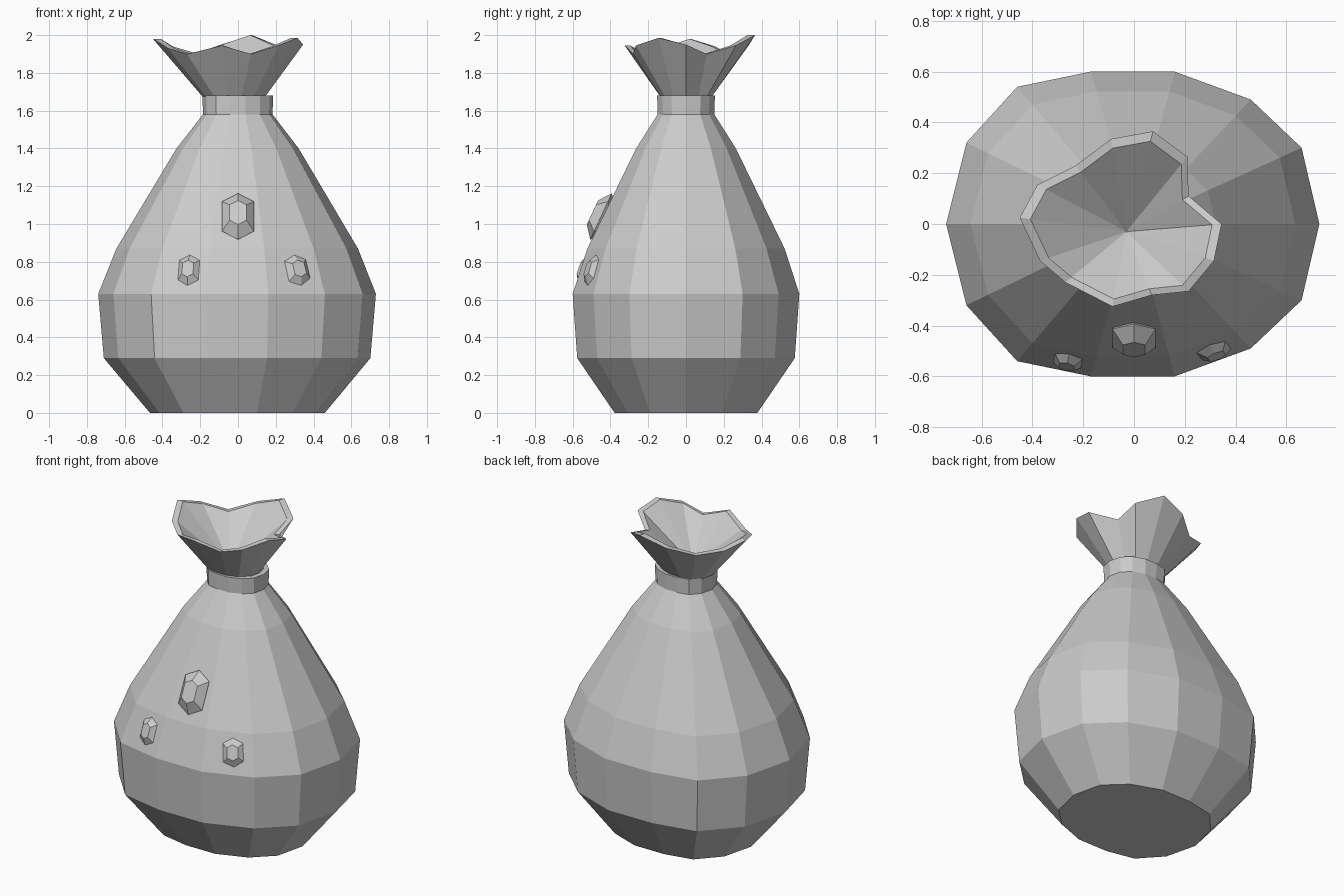
import bpy
from math import radians
from mathutils import Matrix, Vector

cube = bpy.data.objects.get("Cube")
if cube:
    bpy.data.objects.remove(cube, do_unlink=True)

grey = bpy.data.materials.new("plain grey")
grey.use_nodes = True
grey.diffuse_color = (0.6, 0.6, 0.6, 1)
grey.node_tree.nodes["Principled BSDF"].inputs["Base Color"].default_value = (0.6, 0.6, 0.6, 1)


def loft(name, rings, cap_start=True, cap_end=True, closed=False):
    """Skin rings of equal length; a cap is one flat face."""
    n = len(rings[0])
    verts = [v for ring in rings for v in ring]
    spans = len(rings) if closed else len(rings) - 1
    faces = []
    for r in range(spans):
        a, b = r * n, (r + 1) % len(rings) * n
        for i in range(n):
            j = (i + 1) % n
            faces.append((a + i, a + j, b + j, b + i))
    if cap_start and not closed:
        faces.append(tuple(reversed(range(n))))
    if cap_end and not closed:
        faces.append(tuple(range(len(verts) - n, len(verts))))
    mesh = bpy.data.meshes.new(name)
    mesh.from_pydata(verts, [], faces)
    mesh.materials.append(grey)
    obj = bpy.data.objects.new(name, mesh)
    bpy.context.collection.objects.link(obj)
    return obj


# Lopsided fourteen-sided outline, mirrored front to back
half = [(0.73, 0), (0.66, 0.3), (0.46, 0.49), (0.16, 0.6),
        (-0.17, 0.6), (-0.46, 0.54), (-0.66, 0.32), (-0.74, 0)]
outline = half + [(x, -y) for x, y in reversed(half[1:-1])]


def ring(scale, z, dx=0):
    return [(x * scale + dx, y * scale, z) for x, y in outline]


# Sack body
profile = [(0.63, 0), (0.96, 0.29), (1, 0.63), (0.87, 0.87), (0.44, 1.4), (0.24, 1.59)]
loft("sack_body", [ring(s, z) for s, z in profile] + [ring(0.21, 1.67, -0.02)])

# Tie around the neck
loft("neck_tie", [ring(0.25, 1.58), ring(0.255, 1.68), ring(0.21, 1.68), ring(0.21, 1.58)],
     closed=True)

# Ruffled mouth: outer flare, thin rim and inner funnel to a point
rim = [(0.345, 0, 1.95), (0.215, 0.11, 1.9), (0.21, 0.265, 1.945), (0.075, 0.365, 2),
       (-0.09, 0.335, 1.95), (-0.23, 0.23, 1.9), (-0.38, 0.155, 1.94), (-0.45, 0.025, 1.98),
       (-0.37, -0.145, 1.93), (-0.27, -0.23, 1.9), (-0.085, -0.325, 1.945), (0.07, -0.28, 1.9),
       (0.215, -0.265, 1.945), (0.315, -0.145, 1.985)]
heart = Vector((-0.03, -0.03, 0))
inner = []
for p in rim:
    q = heart.lerp(Vector(p), 0.9)
    inner.append((q.x, q.y, p[2]))
tip = [tuple(heart.lerp(Vector((p[0], p[1], 0)), 0.01) + Vector((0, 0, 1.69))) for p in rim]
loft("ruffled_mouth", [ring(0.21, 1.66, -0.02), rim, inner, tip])


# Cut gems set into the front
def gem(name, location, width, height, depth, yaw, tilt, roll=0):
    shape = [(1, 0.64), (0, 1), (-1, 0.64), (-1, -0.64), (0, -1), (1, -0.64)]
    layers = [(0.6, -depth), (1, 0), (0.52, depth)]
    rings = [[(x * width * s, y * height * s, z) for x, y in shape] for s, z in layers]
    obj = loft(name, rings)
    turn = (Matrix.Rotation(radians(yaw), 4, "Z") @ Matrix.Rotation(radians(90 - tilt), 4, "X")
            @ Matrix.Rotation(radians(roll), 4, "Z"))
    obj.matrix_world = Matrix.Translation(location) @ turn


gem("large_gem", (0, -0.45, 1.04), 0.085, 0.135, 0.05, 0, 25)
gem("small_gem_right", (-0.26, -0.535, 0.755), 0.058, 0.09, 0.03, -12, 19)
gem("small_gem_left", (0.315, -0.495, 0.755), 0.064, 0.09, 0.03, 22, 19, 6)
